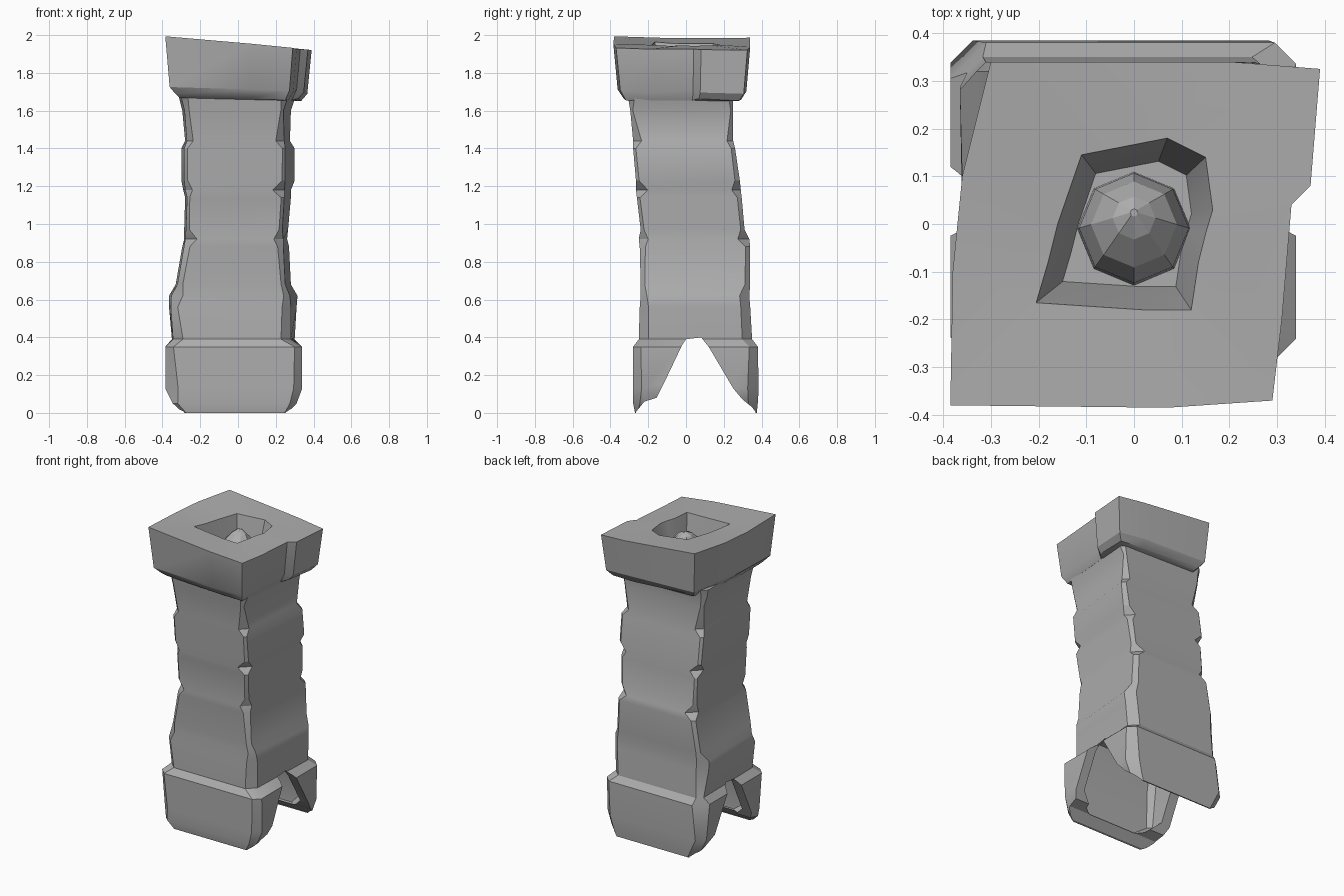
import bpy, bmesh, math, random
from mathutils import Vector

random.seed(4)
if "Cube" in bpy.data.objects:
    bpy.data.objects.remove(bpy.data.objects["Cube"])

stone = bpy.data.materials.new("grey_stone")
stone.use_nodes = True
GREY = (0.42, 0.42, 0.42, 1)
stone.diffuse_color = GREY
stone.node_tree.nodes["Principled BSDF"].inputs["Base Color"].default_value = GREY


def loft(name, rings):
    """Closed solid through rings of equal point count, first to last."""
    bm = bmesh.new()
    loops = [[bm.verts.new(p) for p in ring] for ring in rings]
    n = len(loops[0])
    for a, b in zip(loops, loops[1:]):
        for i in range(n):
            j = (i + 1) % n
            bm.faces.new((a[i], a[j], b[j], b[i]))
    bm.faces.new(loops[0][::-1])
    bm.faces.new(loops[-1])
    bmesh.ops.recalc_face_normals(bm, faces=bm.faces)
    mesh = bpy.data.meshes.new(name)
    bm.to_mesh(mesh)
    bm.free()
    mesh.materials.append(stone)
    obj = bpy.data.objects.new(name, mesh)
    bpy.context.collection.objects.link(obj)
    return obj


def smooth(obj, angle):
    bpy.ops.object.select_all(action="DESELECT")
    obj.select_set(True)
    bpy.context.view_layer.objects.active = obj
    bpy.ops.object.shade_smooth_by_angle(angle=math.radians(angle))


def cut(obj, cutter):
    bpy.context.view_layer.objects.active = obj
    mod = obj.modifiers.new("cut", "BOOLEAN")
    mod.operation, mod.solver, mod.object = "DIFFERENCE", "EXACT", cutter
    bpy.ops.object.modifier_apply(modifier=mod.name)
    bpy.data.objects.remove(cutter)


def section(z, xl, xr, yf, yb, chip, skew):
    """Rectangle with unevenly chipped corners; the front is pulled in by skew."""
    pts = []
    corners = [(xl + skew * .3, yf, 1, 1), (xr - skew, yf, -1, 1),
               (xr, yb, -1, -1), (xl, yb, 1, -1)]
    for k, (x, y, sx, sy) in enumerate(corners):
        c = chip * random.uniform(0.6, 1.3)
        along_y = Vector((x, y + sy * c, z))
        along_x = Vector((x + sx * c, y, z))
        pts += [along_y, along_x] if k % 2 == 0 else [along_x, along_y]
    return pts


# Shaft: stone courses that step at each joint
courses = [
    # z, left, right, front, back, chip, skew
    (0.00, -.29, .26, -.27, .375, .02, .0),
    (0.05, -.345, .31, -.28, .38, .04, .0),
    (0.13, -.385, .34, -.28, .385, .06, .0),
    (0.35, -.385, .34, -.28, .38, .06, .0),
    (0.39, -.35, .30, -.25, .35, .045, .02),
    (0.56, -.365, .31, -.245, .34, .045, .03),
    (0.62, -.365, .315, -.24, .335, .05, .04),
    (0.68, -.33, .28, -.24, .34, .03, .03),
    (0.88, -.295, .27, -.245, .34, .025, .03),
    (0.92, -.285, .26, -.25, .335, .05, .02),
    (0.97, -.285, .265, -.24, .31, .02, .03),
    (1.14, -.28, .28, -.26, .295, .02, .035),
    (1.18, -.29, .28, -.265, .29, .06, .035),
    (1.23, -.30, .30, -.265, .285, .02, .05),
    (1.40, -.30, .30, -.28, .26, .02, .05),
    (1.44, -.28, .275, -.28, .25, .04, .03),
    (1.60, -.295, .28, -.295, .25, .02, .04),
    (1.66, -.31, .30, -.305, .25, .03, .04),
    (1.71, -.32, .31, -.31, .26, .03, .04),
]
shaft = loft("chimney_shaft", [section(*c) for c in courses])

# Hollow foot, open below
hollow = loft("hollow_cutter", [
    section(z, xl, xr, yf, yb, .04, 0) for z, xl, xr, yf, yb in (
        (0.06, -.23, .20, -.235, .335), (0.14, -.32, .28, -.235, .335),
        (0.36, -.32, .28, -.22, .31), (0.52, -.29, .25, -.16, .24))])
cut(shaft, hollow)

# Saddle notch that straddles a roof ridge
notch = [(-.265, -.1), (-.265, .005), (-.22, .06), (-.155, .08), (-.12, .15),
         (-.02, .36), (.0, .39), (.08, .40), (.12, .35), (.25, .13),
         (.30, .07), (.35, .03), (.368, .005), (.368, -.1)]
cut(shaft, loft("notch_cutter", [[(x, y, z) for y, z in notch] for x in (-1, 1)]))
smooth(shaft, 28)

# Cap: sloping slab with a ragged opening
rim = [(-.385, -.38), (.07, -.385), (.29, -.37), (.31, -.2), (.33, .04),
       (.37, .08), (.39, .325), (.2, .34), (-.3, .34), (-.36, .1), (-.38, -.1)]
opening = [(-.205, -.165), (.02, -.18), (.12, -.18), (.135, -.08), (.15, -.02),
           (.165, .03), (.15, .14), (.07, .18), (-.11, .145), (-.16, .0), (-.18, -.08)]


def slab(points, scale, height, tilt, rough=0):
    return [(x * scale, y * scale, height - tilt * x + random.uniform(-rough, rough))
            for x, y in points]


cap = loft("chimney_cap", [
    slab(rim, .80, 1.66, .02),
    slab(rim, .86, 1.675, .04, .01),
    slab(rim, .94, 1.715, .05, .012),
    slab(rim, 1, 1.957, .085, .005),
    slab(opening, 1, 1.95, .05, .004),
    slab(opening, .82, 1.80, 0),
    slab(opening, .72, 1.70, 0),
])
smooth(cap, 28)

# Faceted stone plug seen down the opening
plug_rings = []
for radius, z in ((.12, 1.68), (.115, 1.78), (.09, 1.86), (.045, 1.91), (.008, 1.93)):
    plug_rings.append([
        (radius * math.cos(a), radius * math.sin(a) - .01 + (.12 - radius) * .3,
         z + random.uniform(-.008, .008))
        for a in (math.tau * i / 8 for i in range(8))])
loft("flue_plug", plug_rings)
